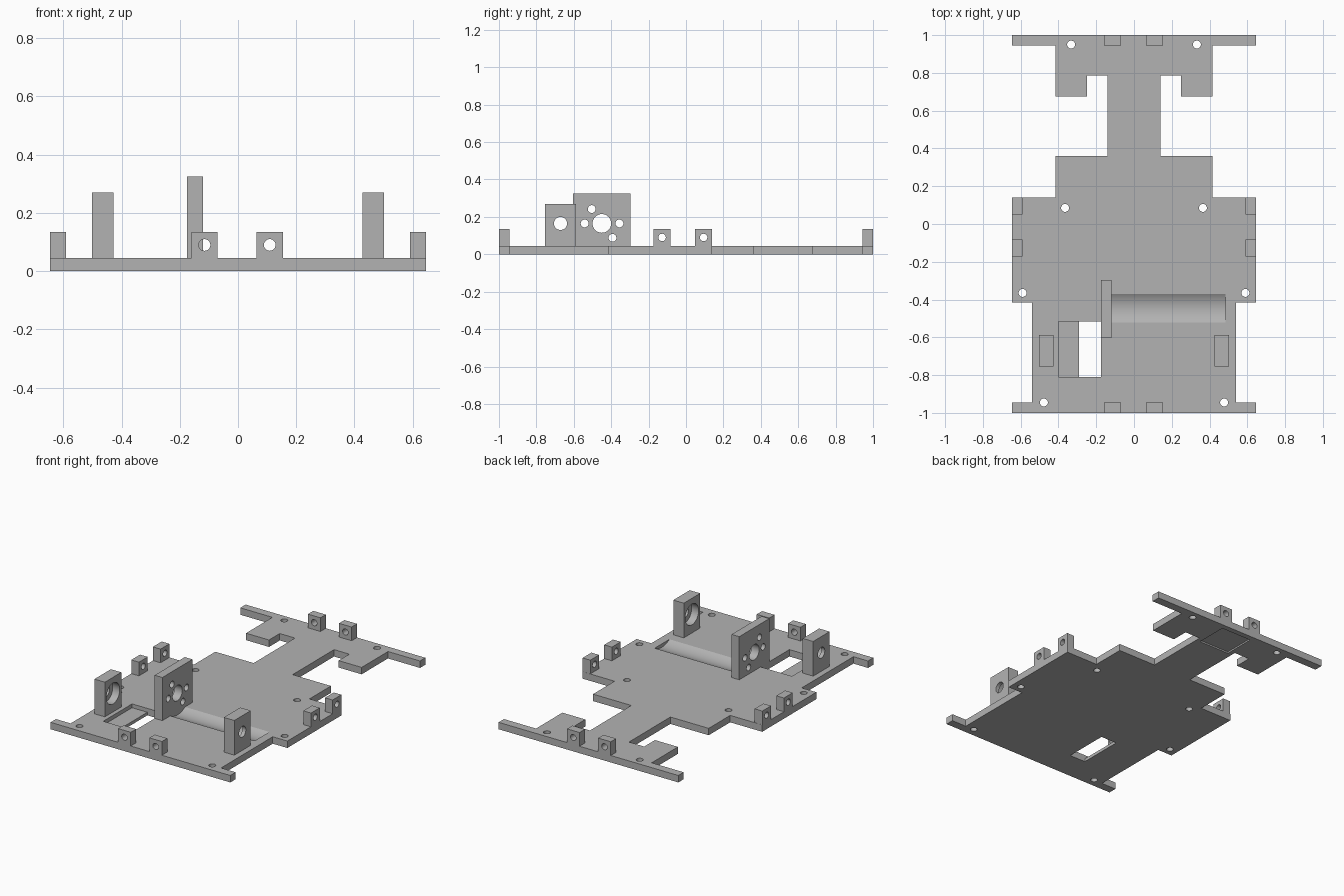
import bpy
import bmesh
import math
from mathutils import Matrix, Vector

if "Cube" in bpy.data.objects:
    bpy.data.objects.remove(bpy.data.objects["Cube"], do_unlink=True)

grey = bpy.data.materials.new("plain grey")
grey.use_nodes = True
COLOR = (0.45, 0.45, 0.45, 1)
grey.diffuse_color = COLOR
grey.node_tree.nodes["Principled BSDF"].inputs["Base Color"].default_value = COLOR

T = 0.045        # plate thickness
AXLE = 0.165     # height of the axle and motor line


def link(name, bm):
    bmesh.ops.recalc_face_normals(bm, faces=bm.faces)
    mesh = bpy.data.meshes.new(name)
    bm.to_mesh(mesh)
    bm.free()
    mesh.materials.append(grey)
    obj = bpy.data.objects.new(name, mesh)
    bpy.context.scene.collection.objects.link(obj)
    return obj


def box(name, xs, ys, zs):
    bm = bmesh.new()
    bmesh.ops.create_cube(bm, size=1)
    for v in bm.verts:
        v.co = Vector([r[0] if c < 0 else r[1] for c, r in zip(v.co, (xs, ys, zs))])
    return link(name, bm)


def rod(center, axis, radius, length, segments=32):
    bm = bmesh.new()
    turn = {"X": Matrix.Rotation(math.pi / 2, 4, "Y"),
            "Y": Matrix.Rotation(math.pi / 2, 4, "X"),
            "Z": Matrix.Identity(4)}[axis]
    bmesh.ops.create_cone(bm, cap_ends=True, segments=segments, radius1=radius,
                          radius2=radius, depth=length,
                          matrix=Matrix.Translation(center) @ turn)
    return link("cutter", bm)


def cut(obj, cutter):
    """Subtract the cutter, keep the result and drop the cutter."""
    cutter.hide_render = True
    mod = obj.modifiers.new("cut", "BOOLEAN")
    mod.operation = "DIFFERENCE"
    mod.solver = "EXACT"
    mod.object = cutter
    bpy.context.view_layer.update()
    graph = bpy.context.evaluated_depsgraph_get()
    mesh = bpy.data.meshes.new_from_object(obj.evaluated_get(graph))
    obj.modifiers.clear()
    obj.data = mesh
    bpy.data.objects.remove(cutter, do_unlink=True)


def finish(obj):
    obj.data.shade_smooth()
    obj.data.set_sharp_from_angle(angle=math.radians(30))


# Base plate: symmetric outline, extruded
half = [(0.645, -1), (0.645, -0.945), (0.54, -0.945), (0.54, -0.415),
        (0.645, -0.415), (0.645, 0.14), (0.415, 0.14), (0.415, 0.36),
        (0.14, 0.36), (0.14, 0.785), (0.25, 0.785), (0.25, 0.675),
        (0.415, 0.675), (0.415, 0.945), (0.645, 0.945), (0.645, 1)]
outline = half + [(-x, y) for x, y in reversed(half)]
bm = bmesh.new()
face = bm.faces.new([bm.verts.new((x, y, 0)) for x, y in outline])
top = bmesh.ops.extrude_face_region(bm, geom=[face])["geom"]
bmesh.ops.translate(bm, vec=(0, 0, T),
                    verts=[g for g in top if isinstance(g, bmesh.types.BMVert)])
plate = link("base_plate", bm)

# Screw holes
for x, y in [(0.333, 0.95), (0.365, 0.085), (0.59, -0.365), (0.477, -0.945)]:
    for side in (-1, 1):
        cut(plate, rod((side * x, y, 0), "Z", 0.021, 0.3))

# Gear pocket with through slot, motor groove, shallow recess underneath
cut(plate, box("cutter", (-0.4, -0.175), (-0.81, -0.515), (0.02, 0.2)))
cut(plate, box("cutter", (-0.29, -0.175), (-0.81, -0.515), (-0.1, 0.2)))
cut(plate, rod((0.1825, -0.447, AXLE), "X", 0.142, 0.605, 96))
cut(plate, box("cutter", (-0.11, 0.11), (0.755, 0.965), (-0.1, 0.01)))
finish(plate)

# Lugs on the front and back edges
for end, sign in (("front", -1), ("back", 1)):
    ys = sorted((sign * 0.945, sign))
    for side, x in (("right", -0.115), ("left", 0.109)):
        lug = box(f"{end}_lug_{side}", (x - 0.045, x + 0.045), ys, (T, 0.134))
        cut(lug, rod((x, sign * 0.97, 0.09), "Y", 0.02, 0.3))
        finish(lug)

# Lugs on the side edges
for side, sign in (("right", -1), ("left", 1)):
    xs = sorted((sign * 0.59, sign * 0.645))
    for end, y in (("front", -0.128), ("back", 0.094)):
        lug = box(f"side_lug_{side}_{end}", xs, (y - 0.045, y + 0.045), (T, 0.134))
        cut(lug, rod((sign * 0.62, y, 0.09), "X", 0.02, 0.3))
        finish(lug)

# Axle posts with a bearing seat on the inner face
for side, sign in (("right", -1), ("left", 1)):
    xs = sorted((sign * 0.427, sign * 0.502))
    post = box(f"axle_post_{side}", xs, (-0.755, -0.587), (T, 0.27))
    cut(post, rod((sign * 0.46, -0.671, AXLE), "X", 0.035, 0.3))
    cut(post, rod((sign * 0.427, -0.671, AXLE), "X", 0.068, 0.1))
    finish(post)

# Motor mount with shaft hole and four screw holes
mount = box("motor_mount", (-0.175, -0.12), (-0.604, -0.296), (T, 0.325))
cut(mount, rod((-0.15, -0.45, AXLE), "X", 0.05, 0.3))
for y, z in [(-0.504, 0.242), (-0.393, 0.088), (-0.542, AXLE), (-0.356, AXLE)]:
    cut(mount, rod((-0.15, y, z), "X", 0.021, 0.3))
finish(mount)
